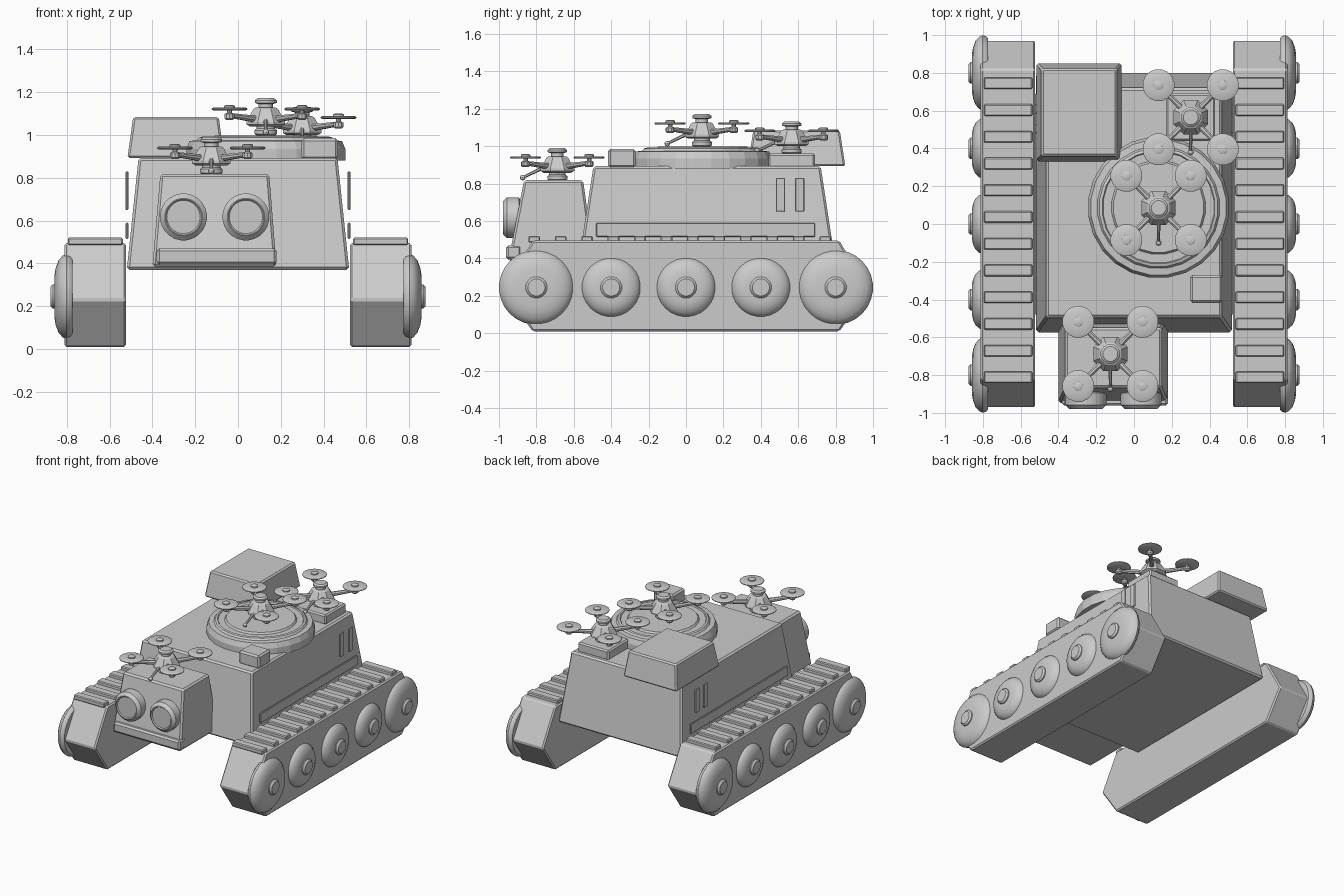
import bpy, bmesh, math
from mathutils import Vector, Matrix

if "Cube" in bpy.data.objects:
    bpy.data.objects.remove(bpy.data.objects["Cube"])


def finish(name, bm, bevel=0, smooth=False):
    bmesh.ops.recalc_face_normals(bm, faces=bm.faces)
    me = bpy.data.meshes.new(name)
    bm.to_mesh(me)
    bm.free()
    ob = bpy.data.objects.new(name, me)
    bpy.context.collection.objects.link(ob)
    if bevel:
        m = ob.modifiers.new("edge_bevel", 'BEVEL')
        m.width, m.segments = bevel, 1
    if smooth:
        bpy.ops.object.select_all(action='DESELECT')
        ob.select_set(True)
        bpy.context.view_layer.objects.active = ob
        bpy.ops.object.shade_smooth_by_angle(angle=math.radians(35))
    return ob


def loft(bm, rings):
    """Skin closed rings of points and cap both ends."""
    vs = [[bm.verts.new(p) for p in r] for r in rings]
    n = len(vs[0])
    for a, b in zip(vs, vs[1:]):
        for i in range(n):
            j = (i + 1) % n
            bm.faces.new((a[i], a[j], b[j], b[i]))
    bm.faces.new(vs[0])
    bm.faces.new(vs[-1])


def rect(x0, x1, y0, y1, z):
    return [(x0, y0, z), (x1, y0, z), (x1, y1, z), (x0, y1, z)]


def frustum(name, low, high, z0, z1, bevel=0.01):
    """Box with separate bottom and top rectangles (x0, x1, y0, y1)."""
    bm = bmesh.new()
    loft(bm, [rect(*low, z0), rect(*high, z1)])
    return finish(name, bm, bevel)


def box(name, x0, x1, y0, y1, z0, z1, bevel=0.006):
    r = (min(x0, x1), max(x0, x1), y0, y1)
    return frustum(name, r, r, z0, z1, bevel)


def lathe(name, profile, origin, axis=(0, 0, 1), sides=24, smooth=True):
    """Spin (radius, height) points about an axis through origin."""
    rot = Vector((0, 0, 1)).rotation_difference(Vector(axis)).to_matrix().to_4x4()
    mat = Matrix.Translation(origin) @ rot
    bm = bmesh.new()
    loft(bm, [[mat @ Vector((r * math.cos(t), r * math.sin(t), h))
               for t in (2 * math.pi * (i + .5) / sides for i in range(sides))]
              for r, h in profile])
    return finish(name, bm, 0, smooth)


def rod(name, a, b, r0, r1, sides=8):
    a, b = Vector(a), Vector(b)
    return lathe(name, [(r0, 0), (r1, (b - a).length)], a, b - a, sides)


# Hull and off-centre front cab
frustum("hull", (-.52, .52, -.575, .80), (-.465, .465, -.495, .72), .37, .893, .012)
frustum("front_cab", (-.40, .18, -.95, -.49), (-.363, .146, -.866, -.55), .385, .818, .012)
box("bumper", -.38, .18, -.962, -.88, .395, .47, .012)
for x in (-.255, .037):
    lathe("headlight", [(.09, 0), (.11, .012), (.11, .075), (.088, .097), (.084, .097),
                        (.078, .09)], (x, -.882, .617), (0, -1, 0))

# Roof: storage box, hatch, drone pad, landing ring
frustum("storage_box", (-.517, -.065, .33, .852), (-.49, -.09, .36, .822), .893, 1.085)
box("roof_hatch", .297, .467, -.417, -.27, .885, .985, .012)
box("rear_drone_pad", .17, .43, .44, .69, .885, .96, .01)
lathe("landing_ring", [(.375, .88), (.375, .935), (.36, .972), (.325, .975), (.315, .988),
                       (.30, .992), (.295, .985), (.25, .985), (.24, .998)],
      (.13, .088, 0), sides=24, smooth=False)

# Running gear and side fittings on both sides
TRACK = [(-.975, .23), (-.82, .495), (.82, .495), (.975, .23), (.82, .01), (-.82, .01)]
for s in (-1, 1):
    side = "right" if s > 0 else "left"
    bm = bmesh.new()
    loft(bm, [[(s * x, y, z) for y, z in TRACK] for x in (.523, .812)])
    finish(side + "_track", bm, .01)
    for i in range(12):
        y = -.812 + i * .1415
        box(side + "_tread", s * .538, s * .795, y - .031, y + .031, .485, .52)
    for y, r in ((-.8, .2), (-.4, .16), (0, .16), (.4, .16), (.8, .2)):
        lathe(side + "_wheel",
              [(r * .92, 0), (r * .98, .012), (r, .028), (r * .96, .047),
               (r * .85, .066), (r * .68, .079), (r * .5, .085)],
              (s * .773, y, .245), (s, 0, 0), 28)
        lathe(side + "_wheel_hub", [(.058, 0), (.058, .03), (.046, .042)],
              (s * .835, y, .245), (s, 0, 0), 16)
    box(side + "_side_rail", s * .513, s * .526, -.48, .69, .515, .59, .004)
    for y in (.505, .608):
        box(side + "_vent", s * .513, s * .526, y - .025, y + .025, .65, .83, .004)


# Quadcopter drones
def drone(x, y, z):
    o = Vector((x, y, z))
    lathe("drone_foot", [(.04, -.005), (.055, .005), (.055, .022), (.045, .03), (.045, .05)],
          o, sides=12)
    lathe("drone_body", [(.08, .04), (.098, .05), (.098, .062), (.062, .122), (.05, .128)],
          o, sides=8, smooth=False)
    lathe("drone_cap", [(.035, .12), (.035, .145), (.053, .15), (.053, .162), (.04, .172)],
          o, sides=12)
    for sx in (-1, 1):
        for sy in (-1, 1):
            tip = o + Vector((sx * .17, sy * .17, 0))
            rod("drone_arm", o + Vector((sx * .05, sy * .05, .075)),
                tip + Vector((0, 0, .092)), .017, .012)
            lathe("drone_motor", [(.016, .07), (.024, .078), (.024, .098), (.012, .104),
                                  (.012, .115)], tip, sides=10)
            lathe("drone_rotor", [(.078, .115), (.085, .119), (.085, .124), (.078, .128),
                                  (.026, .128), (.026, .136), (.018, .14)], tip, sides=16)
    # forward probe with a bead at the tip
    end = o + Vector((0, -.185, .014))
    rod("drone_probe", o + Vector((0, -.07, .07)), end, .011, .008)
    bm = bmesh.new()
    bmesh.ops.create_uvsphere(bm, u_segments=8, v_segments=6, radius=.015,
                              matrix=Matrix.Translation(end))
    finish("drone_probe_tip", bm, 0, True)


drone(-.125, -.688, .818)
drone(.13, .085, 1.0)
drone(.30, .565, .96)
